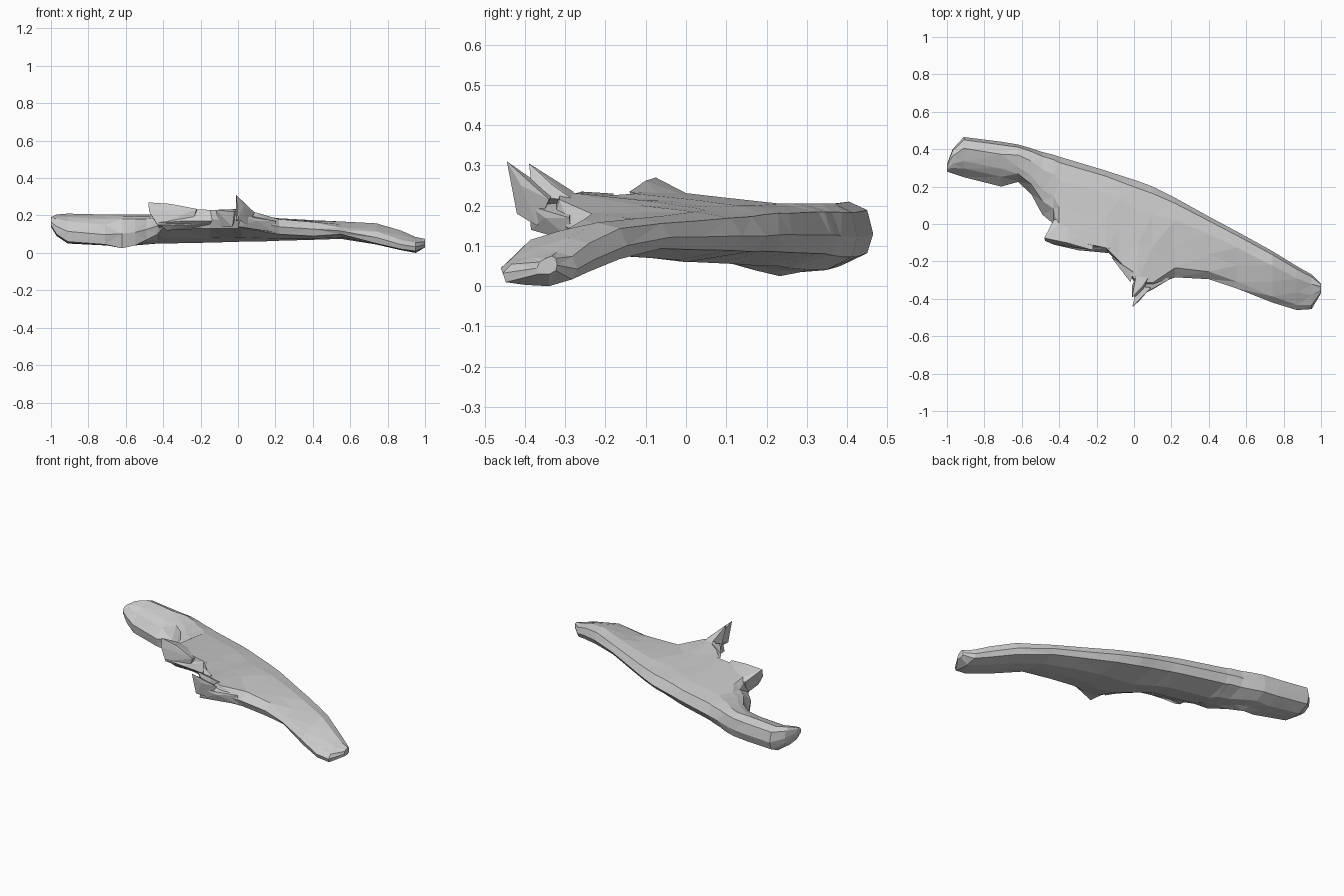
import bpy, bmesh

wood = bpy.data.materials.new("weathered grey")
wood.diffuse_color = (0.6, 0.6, 0.6, 1)


def finish(name, bm):
    bmesh.ops.recalc_face_normals(bm, faces=bm.faces)
    me = bpy.data.meshes.new(name)
    bm.to_mesh(me)
    bm.free()
    me.materials.append(wood)
    ob = bpy.data.objects.new(name, me)
    bpy.context.collection.objects.link(ob)
    return ob


def splinter(name, pts):
    """Faceted broken piece: hull around a few points."""
    bm = bmesh.new()
    for p in pts:
        bm.verts.new(p)
    bmesh.ops.convex_hull(bm, input=bm.verts)
    loose = [v for v in bm.verts if not v.link_faces]
    bmesh.ops.delete(bm, geom=loose, context='VERTS')
    return finish(name, bm)


# main log: x, front y, back y, front top z, ridge z, front bottom z, belly z
sections = [
    (-1.00, 0.28, 0.32, 0.18, 0.19, 0.15, 0.14),
    (-0.97, 0.27, 0.40, 0.185, 0.205, 0.10, 0.09),
    (-0.91, 0.25, 0.465, 0.17, 0.21, 0.06, 0.05),
    (-0.71, 0.20, 0.44, 0.15, 0.205, 0.045, 0.04),
    (-0.62, 0.225, 0.425, 0.18, 0.205, 0.025, 0.04),
    (-0.55, 0.16, 0.405, 0.18, 0.205, 0.04, 0.04),
    (-0.49, 0.05, 0.385, 0.18, 0.205, 0.07, 0.045),
    (-0.43, 0.00, 0.37, 0.19, 0.205, 0.10, 0.05),
    (-0.40, -0.09, 0.36, 0.24, 0.205, 0.14, 0.05),
    (-0.15, -0.14, 0.285, 0.23, 0.20, 0.13, 0.055),
    (-0.08, -0.21, 0.262, 0.225, 0.20, 0.13, 0.057),
    (0.02, -0.33, 0.23, 0.235, 0.195, 0.13, 0.06),
    (0.10, -0.33, 0.20, 0.215, 0.19, 0.12, 0.06),
    (0.22, -0.285, 0.14, 0.18, 0.185, 0.10, 0.065),
    (0.40, -0.295, 0.04, 0.165, 0.175, 0.09, 0.07),
    (0.55, -0.345, -0.04, 0.135, 0.168, 0.10, 0.075),
    (0.74, -0.42, -0.145, 0.115, 0.158, 0.05, 0.045),
    (0.87, -0.46, -0.225, 0.07, 0.12, 0.02, 0.015),
    (0.95, -0.455, -0.27, 0.055, 0.085, 0.01, 0.0),
    (1.00, -0.37, -0.32, 0.06, 0.075, 0.03, 0.03),
]
bm = bmesh.new()
rings = []
for x, yf, yb, tf, tr, bf, bb in sections:
    w, h = yb - yf, tr - bb
    # the front wall leans back on both arms, stays sharp on the flange
    lean = 0.22 if x < -0.42 else 0.03 if x < 0.15 else 0.12
    loop = [(0, (tf + bf) / 2), (lean, tf), (0.4, tf * 0.45 + tr * 0.55),
            (0.72, tr), (0.93, tr - 0.13 * h), (1, bb + 0.5 * h),
            (0.93, bb + 0.2 * h), (0.62, bb), (0.3, (bf + bb * 2) / 3), (0.04, bf)]
    rings.append([bm.verts.new((x, yf + u * w, z)) for u, z in loop])
for a, b in zip(rings, rings[1:]):
    n = len(a)
    for i in range(n):
        bm.faces.new((a[i], a[(i + 1) % n], b[(i + 1) % n], b[i]))
bm.faces.new(rings[0])
bm.faces.new(rings[-1])
bmesh.ops.triangulate(bm, faces=bm.faces)
finish("log", bm)

# torn flange corner and its raised lip
splinter("flange_corner", [(-0.48, -0.075, 0.27), (-0.475, -0.09, 0.22), (-0.43, -0.11, 0.15),
                           (-0.43, 0.02, 0.215), (-0.34, 0.06, 0.20), (-0.36, -0.10, 0.262),
                           (-0.22, -0.14, 0.235), (-0.22, -0.05, 0.21), (-0.25, -0.13, 0.15),
                           (-0.42, 0.0, 0.13)])
splinter("flange_sliver", [(-0.43, -0.11, 0.16), (-0.30, -0.14, 0.17), (-0.14, -0.155, 0.17),
                           (-0.13, -0.13, 0.23), (-0.16, -0.10, 0.13), (-0.38, -0.08, 0.12)])

# upright broken spike on the front edge
splinter("spike_tip", [(-0.01, -0.445, 0.31), (0.0, -0.42, 0.18), (0.03, -0.41, 0.25),
                       (0.09, -0.34, 0.215), (0.02, -0.33, 0.23), (0.05, -0.37, 0.15)])
splinter("spike_side", [(-0.01, -0.39, 0.305), (-0.01, -0.33, 0.17), (0.05, -0.33, 0.25),
                        (0.08, -0.28, 0.215), (0.01, -0.28, 0.235), (0.04, -0.38, 0.22)])
splinter("spike_root", [(0.0, -0.385, 0.14), (0.02, -0.39, 0.2), (0.20, -0.29, 0.17),
                        (0.20, -0.28, 0.11), (0.0, -0.28, 0.13), (0.0, -0.28, 0.225), (0.1, -0.35, 0.17)])
splinter("notch_chip", [(-0.12, -0.18, 0.23), (-0.08, -0.23, 0.19), (-0.02, -0.31, 0.22),
                        (0.0, -0.26, 0.235), (-0.03, -0.29, 0.14), (-0.1, -0.17, 0.14)])
